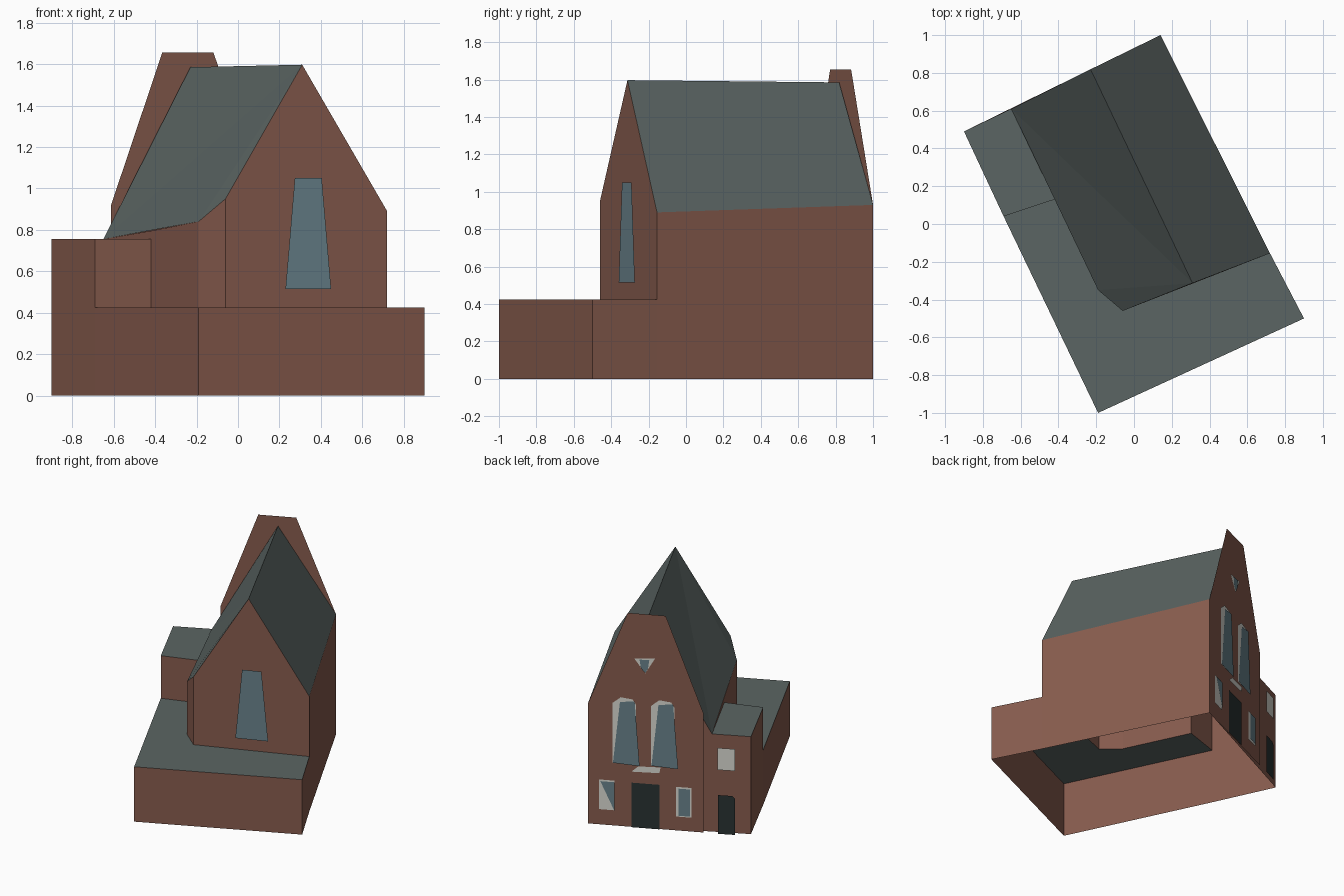
import bpy, bmesh
from mathutils import Vector

cube = bpy.data.objects.get("Cube")
if cube:
    bpy.data.objects.remove(cube, do_unlink=True)


def material(name, r, g, b):
    m = bpy.data.materials.new(name)
    m.use_nodes = True
    m.diffuse_color = (r, g, b, 1)
    m.node_tree.nodes["Principled BSDF"].inputs["Base Color"].default_value = (r, g, b, 1)
    return m


brick = material("brick", 0.24, 0.105, 0.075)
slate = material("slate_roof", 0.105, 0.13, 0.125)
glass = material("window_glass", 0.14, 0.223, 0.258)
stone = material("pale_stone", 0.70, 0.70, 0.64)
black = material("door_black", 0.022, 0.032, 0.032)

INSIDE = Vector((0, 0.25, 0.3))


def sheet(name, mat, *polygons):
    """Flat faces sharing edges, all turned away from the building's inside."""
    bm = bmesh.new()
    for poly in polygons:
        face = bm.faces.new([bm.verts.new(p) for p in poly])
        face.normal_update()
        if face.normal.dot(face.calc_center_median() - INSIDE) < 0:
            face.normal_flip()
    bmesh.ops.remove_doubles(bm, verts=bm.verts, dist=0.0001)
    mesh = bpy.data.meshes.new(name)
    bm.to_mesh(mesh)
    bm.free()
    mesh.materials.append(mat)
    obj = bpy.data.objects.new(name, mesh)
    bpy.context.collection.objects.link(obj)
    return obj


def at(p, z):
    return (p[0], p[1], z)


def wall(p, q, low, top_p, top_q):
    return [at(p, low), at(q, low), at(q, top_q), at(p, top_p)]


# Plan corners
wing_back, main_back = (-0.90, 0.49), (0.14, 1.0)
low_right, low_front = (0.90, -0.50), (-0.19, -1.0)
main_right, main_front = (0.72, -0.155), (-0.06, -0.46)
main_bevel, main_left = (-0.19, -0.35), (-0.65, 0.61)
wing_front, wing_inner = (-0.69, 0.04), (-0.42, 0.13)
LOW, WING = 0.425, 0.755
ridge_front, ridge_back = (0.31, -0.313, 1.597), (-0.23, 0.819, 1.585)

# Low front extension
sheet("extension_walls", brick,
      wall(wing_front, low_front, 0, LOW, LOW),
      wall(low_front, low_right, 0, LOW, LOW),
      wall(low_right, main_right, 0, LOW, LOW))
sheet("extension_roof", slate,
      [at(p, LOW) for p in (wing_front, low_front, low_right, main_right,
                            main_front, main_bevel, wing_inner)])

# Side wing
sheet("wing_walls", brick,
      wall(wing_back, wing_front, 0, WING, WING),
      wall(wing_front, wing_inner, LOW, WING, WING))
sheet("wing_roof", slate,
      [at(p, WING) for p in (wing_back, wing_front, wing_inner, main_left)])

# Main hall
sheet("hall_walls", brick,
      wall(main_back, main_right, 0, 0.93, 0.89),
      wall(main_front, main_bevel, LOW, 0.95, 0.84),
      wall(main_bevel, wing_inner, LOW, 0.84, 0.795),
      [at(wing_inner, WING), at(main_left, WING), at(wing_inner, 0.795)],
      [at(main_right, LOW), at(main_right, 0.89), ridge_front,
       at(main_front, 0.95), at(main_front, LOW)],
      [at(main_back, 0), at(main_back, 0.93), ridge_back,
       at(main_left, WING), at(wing_back, WING), at(wing_back, 0)])
sheet("hall_roof", slate,
      [at(main_right, 0.89), at(main_back, 0.93), ridge_back, ridge_front],
      [ridge_front, ridge_back, at(main_left, WING)],
      [ridge_front, at(main_left, WING), at(main_bevel, 0.84)],
      [ridge_front, at(main_bevel, 0.84), at(main_front, 0.95)])

# Rear facade: t runs along the wall from the hall corner, z is height
origin = Vector((*main_back, 0))
along = (Vector((*wing_back, 0)) - origin).normalized()
outward = Vector((along.y, -along.x, 0))
EDGE = 0.826


def facade(t, z, lift=0):
    lean = 0.025 * min(t / EDGE, 1)
    return origin + along * t + outward * (lean + lift) + Vector((0, 0, z))


def plate(name, mat, lift, *outline):
    sheet(name, mat, [facade(t, z, lift) for t, z in outline])


def box(t0, t1, z0, z1):
    return (t0, z0), (t1, z0), (t1, z1), (t0, z1)


plate("rear_gable", brick, 0, (0, 0), (EDGE, 0), (EDGE, 0.92),
      (0.555, 1.655), (0.284, 1.655), (0, 0.93))

FRAME, PANE = 0.006, 0.012
# Doors
plate("main_door", black, FRAME, *box(0.31, 0.51, 0, 0.345))
plate("wing_door", black, FRAME, (0.93, 0), (1.05, 0), (1.05, 0.28), (1.03, 0.3), (0.93, 0.3))

# Ground floor and wing windows
plate("ground_window_frame_a", stone, FRAME, *box(0.08, 0.19, 0.12, 0.35))
plate("ground_window_pane_a", glass, PANE, (0.09, 0.34), (0.19, 0.12), (0.19, 0.34))
plate("ground_window_frame_b", stone, FRAME, *box(0.63, 0.74, 0.11, 0.34))
plate("ground_window_pane_b", glass, PANE, *box(0.65, 0.73, 0.12, 0.33))
plate("wing_window", stone, FRAME, *box(0.925, 1.05, 0.495, 0.665))

# Tall tapered windows with pointed frames, and the sill between them
for label, t in (("a", 0.175), ("b", 0.45)):
    plate("tall_window_frame_" + label, stone, FRAME, (t, 0.49), (t + 0.17, 0.49),
          (t + 0.17, 0.95), (t + 0.145, 0.99), (t + 0.06, 1.0), (t, 0.95))
    plate("tall_window_pane_" + label, glass, PANE, (t + 0.005, 0.49), (t + 0.195, 0.48),
          (t + 0.16, 0.98), (t + 0.055, 0.965))
plate("window_sill", stone, FRAME, (0.31, 0.43), (0.51, 0.435), (0.52, 0.48), (0.36, 0.475))

# Triangular attic window
plate("attic_window_frame", stone, FRAME, (0.33, 1.31), (0.48, 1.32), (0.41, 1.2))
plate("attic_window_pane", glass, PANE, (0.37, 1.305), (0.44, 1.31), (0.43, 1.24),
      (0.41, 1.205), (0.38, 1.24))

# Tapered front window
start, end = Vector((*main_front, 0)), Vector((*main_right, 0))
run = end - start
face_out = Vector((run.y, -run.x, 0)).normalized() * 0.012


def on_front(x, z):
    return start + run * ((x - start.x) / run.x) + face_out + Vector((0, 0, z))


sheet("front_window", glass, [on_front(x, z) for x, z in
      ((0.225, 0.515), (0.445, 0.515), (0.40, 1.05), (0.27, 1.05))])
